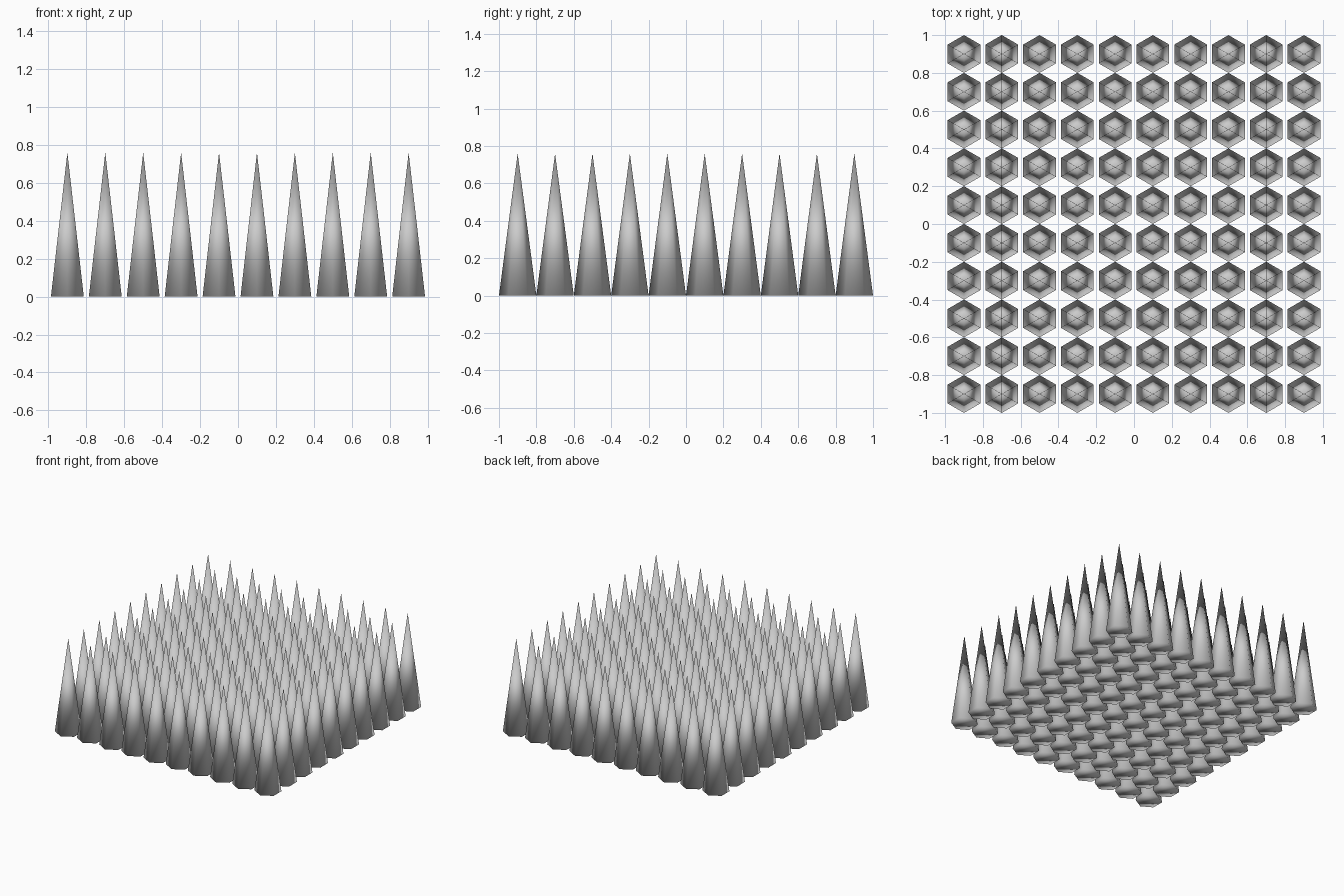
import bpy, bmesh
from mathutils import Matrix

if "Cube" in bpy.data.objects:
    bpy.data.objects.remove(bpy.data.objects["Cube"])

COUNT, PITCH, RADIUS, HEIGHT = 10, 0.2, 0.1, 0.76

# One six-sided spike mesh, closed at the base
mesh = bpy.data.meshes.new("spike")
bm = bmesh.new()
bmesh.ops.create_cone(bm, cap_ends=True, segments=6, radius1=RADIUS,
                      radius2=0, depth=HEIGHT,
                      matrix=Matrix.Translation((0, 0, HEIGHT / 2)))
bmesh.ops.remove_doubles(bm, verts=bm.verts, dist=1e-5)
# Corners of the hexagon point along y
if max(v.co.y for v in bm.verts) < RADIUS * 0.99:
    bmesh.ops.rotate(bm, verts=bm.verts, matrix=Matrix.Rotation(0.5235988, 3, 'Z'))
bmesh.ops.recalc_face_normals(bm, faces=bm.faces)
for f in bm.faces:
    f.smooth = True
bm.to_mesh(mesh)
bm.free()

# Square grid of spikes
start = -PITCH * (COUNT - 1) / 2
for row in range(COUNT):
    for col in range(COUNT):
        spike = bpy.data.objects.new(f"spike_{row}_{col}", mesh)
        spike.location = (start + col * PITCH, start + row * PITCH, 0)
        bpy.context.collection.objects.link(spike)
